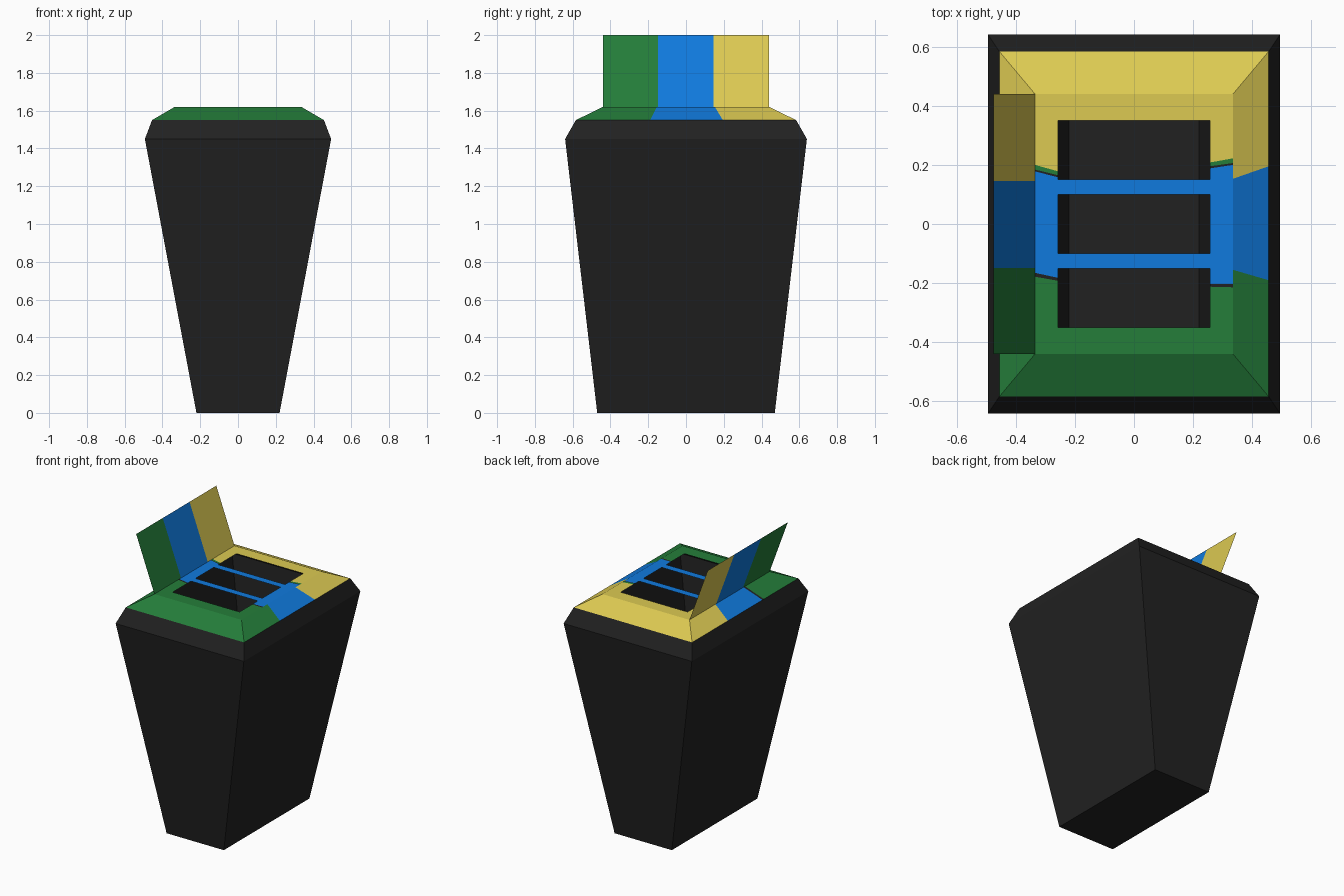
import bpy, bmesh
from mathutils import Vector

if "Cube" in bpy.data.objects:
    bpy.data.objects.remove(bpy.data.objects["Cube"])


def material(name, rgb):
    m = bpy.data.materials.new(name)
    m.diffuse_color = (*rgb, 1)
    m.use_nodes = True
    m.node_tree.nodes["Principled BSDF"].inputs["Base Color"].default_value = m.diffuse_color
    return m


MATS = [material("black", (0.0155, 0.0155, 0.0155)),
        material("green", (0.018, 0.207, 0.042)),
        material("blue", (0.005, 0.195, 0.73)),
        material("yellow", (0.72, 0.59, 0.085))]
K, G, B, Y = range(4)


def finish(name, bm):
    bmesh.ops.remove_doubles(bm, verts=bm.verts, dist=0.0005)
    me = bpy.data.meshes.new(name)
    bm.to_mesh(me)
    bm.free()
    for m in MATS:
        me.materials.append(m)
    ob = bpy.data.objects.new(name, me)
    bpy.context.collection.objects.link(ob)
    return ob


def strip(bm, x0, z0, ys0, x1, z1, ys1, cols):
    """Row of quads along y between two edges, one colour each (None = opening)."""
    for i, c in enumerate(cols):
        if c is None:
            continue
        pts = [(x0, ys0[i], z0), (x1, ys1[i], z1),
               (x1, ys1[i + 1], z1), (x0, ys0[i + 1], z0)]
        a, b, d = Vector(pts[0]), Vector(pts[1]), Vector(pts[3])
        if (b - a).cross(d - a).z < 0:
            pts.reverse()
        f = bm.faces.new([bm.verts.new(p) for p in pts])
        f.material_index = c


# Tapered hollow body with a chamfered rim
bm = bmesh.new()
rings = []
for hx, hy, z in [(0.22, 0.47, 0), (0.493, 0.64, 1.45), (0.455, 0.583, 1.55)]:
    rings.append([bm.verts.new((sx * hx, sy * hy, z))
                  for sx, sy in ((-1, -1), (1, -1), (1, 1), (-1, 1))])
for lo, hi in zip(rings, rings[1:]):
    for i in range(4):
        j = (i + 1) % 4
        bm.faces.new((lo[i], lo[j], hi[j], hi[i]))
bm.faces.new(rings[0][::-1])
finish("bin_body", bm)

# Lid: sloped border around a flat top with three slots
OX, OY, OZ = 0.455, 0.583, 1.55
IX, IY, IZ = 0.335, 0.44, 1.62
HX = 0.257
bm = bmesh.new()
for s, c in ((-1, G), (1, Y)):          # front and back slopes
    pts = [(-OX, s * OY, OZ), (OX, s * OY, OZ), (IX, s * IY, IZ), (-IX, s * IY, IZ)]
    f = bm.faces.new([bm.verts.new(p) for p in (pts if s < 0 else pts[::-1])])
    f.material_index = c
# right and left slopes
strip(bm, OX, OZ, (-OY, -0.19, 0.195, OY), IX, IZ, (-IY, -0.155, 0.153, IY), (G, B, Y))
strip(bm, -OX, OZ, (-OY, -0.205, -0.19, 0.19, OY),
      -IX, IZ, (-IY, -0.17, -0.155, 0.155, IY), (G, K, B, Y))
# flat top: left edge, slotted middle, right edge
strip(bm, -IX, IZ, (-IY, -0.178, -0.165, 0.178, 0.184, 0.2, IY),
      -HX, IZ, (-IY, -0.192, -0.182, 0.158, 0.165, 0.178, IY), (G, K, B, K, G, Y))
strip(bm, -HX, IZ, *[(-IY, -0.35, -0.15, -0.1, 0.1, 0.15, 0.35, IY)] * 1,
      HX, IZ, (-IY, -0.35, -0.15, -0.1, 0.1, 0.15, 0.35, IY),
      (G, None, B, None, B, None, Y))
strip(bm, HX, IZ, (-IY, -0.212, -0.202, 0.188, 0.195, 0.208, IY),
      IX, IZ, (-IY, -0.214, -0.202, 0.2, 0.206, 0.222, IY), (G, K, B, K, G, Y))
finish("slotted_lid", bm)

# Upright sign panel leaning outwards on the left edge
bm = bmesh.new()
bands = (-IY, -0.148, 0.146, IY)
strip(bm, -IX, IZ, bands, -0.475, 2.0, bands, (G, B, Y))
finish("sign_panel", bm)
